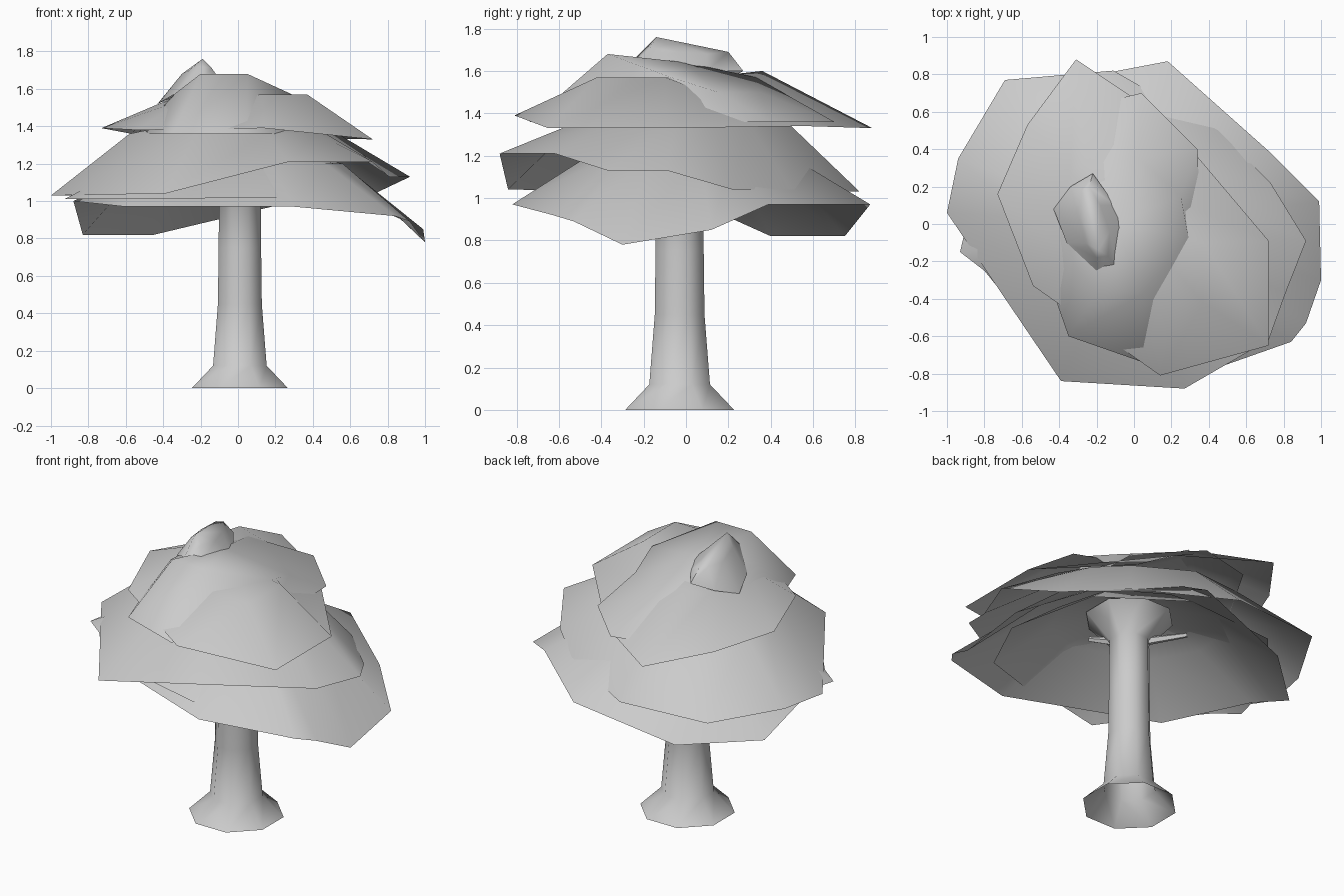
import bpy, bmesh, math
from mathutils import Vector

default = bpy.data.objects.get("Cube")
if default:
    bpy.data.objects.remove(default, do_unlink=True)

# One plain colour for the whole tree
grey = bpy.data.materials.new("plain_grey")
grey.use_nodes = True
colour = (0.6, 0.6, 0.6, 1)
grey.diffuse_color = colour
grey.node_tree.nodes["Principled BSDF"].inputs["Base Color"].default_value = colour


def finish(name, bm, angle):
    mesh = bpy.data.meshes.new(name)
    bm.to_mesh(mesh)
    bm.free()
    obj = bpy.data.objects.new(name, mesh)
    bpy.context.collection.objects.link(obj)
    mesh.materials.append(grey)
    bpy.ops.object.select_all(action='DESELECT')
    bpy.context.view_layer.objects.active = obj
    obj.select_set(True)
    bpy.ops.object.shade_smooth_by_angle(angle=math.radians(angle))
    return obj


def bridge(bm, lower, upper):
    count = len(lower)
    for i in range(count):
        j = (i + 1) % count
        bm.faces.new((lower[i], lower[j], upper[j], upper[i]))


def canopy(name, rim, ring, apex):
    """Open leaf shell: irregular rim, shoulder ring, then a fan to the apex."""
    bm = bmesh.new()
    low = [bm.verts.new(p) for p in rim]
    high = [bm.verts.new(p) for p in ring]
    tip = bm.verts.new(apex)
    bridge(bm, low, high)
    for a, b in zip(high, high[1:] + high[:1]):
        bm.faces.new((a, b, tip))
    return finish(name, bm, 60)


def shoulder(rim, scale, height):
    return [(x * scale, y * scale, height) for x, y, z in rim]


def tube(name, rings, sides, start, end):
    """Open round tube; each ring is (fraction of the axis, radius)."""
    start = Vector(start)
    axis = Vector(end) - start
    turn = Vector((0, 0, 1)).rotation_difference(axis.normalized())
    bm = bmesh.new()
    loops = []
    for along, radius in rings:
        loop = []
        for i in range(sides):
            a = math.tau * (i + 0.5) / sides
            offset = Vector((radius * math.cos(a), radius * math.sin(a), 0))
            loop.append(bm.verts.new(start + axis * along + turn @ offset))
        loops.append(loop)
    for lower, upper in zip(loops, loops[1:]):
        bridge(bm, lower, upper)
    return finish(name, bm, 50)


# Trunk with flared foot and flared crown
tube("trunk", [(0, .278), (.12, .155), (.45, .127), (.75, .123),
               (1.08, .12), (1.24, .26)], 8, (.01, -.03, 0), (.01, -.03, 1))

# Short branches hidden under the leaves
for name, end in (("left_branch", (.17, -.2, 1.12)), ("right_branch", (-.23, .2, 1.12))):
    tube(name, [(0, .03), (1, .015)], 5, (0, -.03, 1.08), end)

# Lowest leaf layer, drooping to the left and back right
rim = [(1, -.3, .78), (.99, .12, .85), (.72, .39, .97), (.18, .87, .97),
       (-.45, .75, .82), (-.83, .4, .82), (-.88, 0, 1),
       (-.6, -.47, .97), (.3, -.82, .97), (.84, -.63, .92), (.92, -.53, .89)]
canopy("lower_canopy", rim, shoulder(rim, .56, 1.2), (0, 0, 1.34))

# Second, flatter lower layer crossing the first
rim = [(.75, -.2, .98), (.6, .35, 1), (.1, .65, 1.02), (-.5, .6, 1.02),
       (-.85, .2, 1.02), (-.93, -.15, 1.01), (-.8, -.25, 1.01), (-.58, -.52, 1.01),
       (.2, -.73, 1.02), (.55, -.6, 1)]
canopy("inner_lower_canopy", rim, shoulder(rim, .6, 1.2), (0, 0, 1.32))

# Middle leaf layer, lifted at the front left
rim = [(.92, -.09, 1.13), (.73, .22, 1.04), (.45, .5, 1.04), (-.11, .82, 1.03),
       (-.69, .77, 1.03), (-.94, .35, 1.03), (-1, .06, 1.03),
       (-.39, -.84, 1.04), (.27, -.88, 1.21), (.72, -.62, 1.21), (.81, -.37, 1.13)]
canopy("middle_canopy", rim, shoulder(rim, .58, 1.36), (0, 0, 1.48))

# Upper leaf layer
canopy("upper_canopy",
       [(.72, -.09, 1.33), (.17, .56, 1.34), (-.31, .88, 1.33), (-.57, .53, 1.36),
        (-.73, .16, 1.39), (-.54, -.33, 1.38), (.14, -.81, 1.39), (.72, -.65, 1.33)],
       [(.37, -.1, 1.57), (.12, .17, 1.47), (-.24, .36, 1.6), (-.34, .27, 1.56),
        (-.4, .1, 1.53), (-.3, -.2, 1.54), (.13, -.42, 1.57), (.37, -.42, 1.57)],
       (0, 0, 1.56))

# Narrow crown layer pushing through the upper one
canopy("crown_canopy",
       [(.36, -.2, 1.36), (.34, .4, 1.36), (.04, .7, 1.36), (-.3, .62, 1.36),
        (-.54, .2, 1.36), (-.42, -.4, 1.36), (-.35, -.6, 1.36), (.05, -.74, 1.36)],
       [(.29, -.07, 1.57), (.25, .15, 1.5), (.02, .35, 1.5), (-.16, .33, 1.57),
        (-.37, .05, 1.54), (-.33, -.2, 1.58), (-.2, -.37, 1.68), (.05, -.37, 1.68)],
       (-.1, 0, 1.64))

# Small peak on top
canopy("top_peak",
       [(-.04, 0, 1.6), (-.1, .1, 1.6), (-.22, .27, 1.6), (-.34, .2, 1.56),
        (-.43, .08, 1.52), (-.36, -.1, 1.56), (-.2, -.25, 1.65), (-.09, -.24, 1.64)],
       [(-.13, -.04, 1.69), (-.18, .1, 1.68), (-.24, .2, 1.69), (-.28, .18, 1.69),
        (-.3, .06, 1.68), (-.26, -.1, 1.7), (-.2, -.18, 1.72), (-.14, -.17, 1.71)],
       (-.19, -.14, 1.76))
